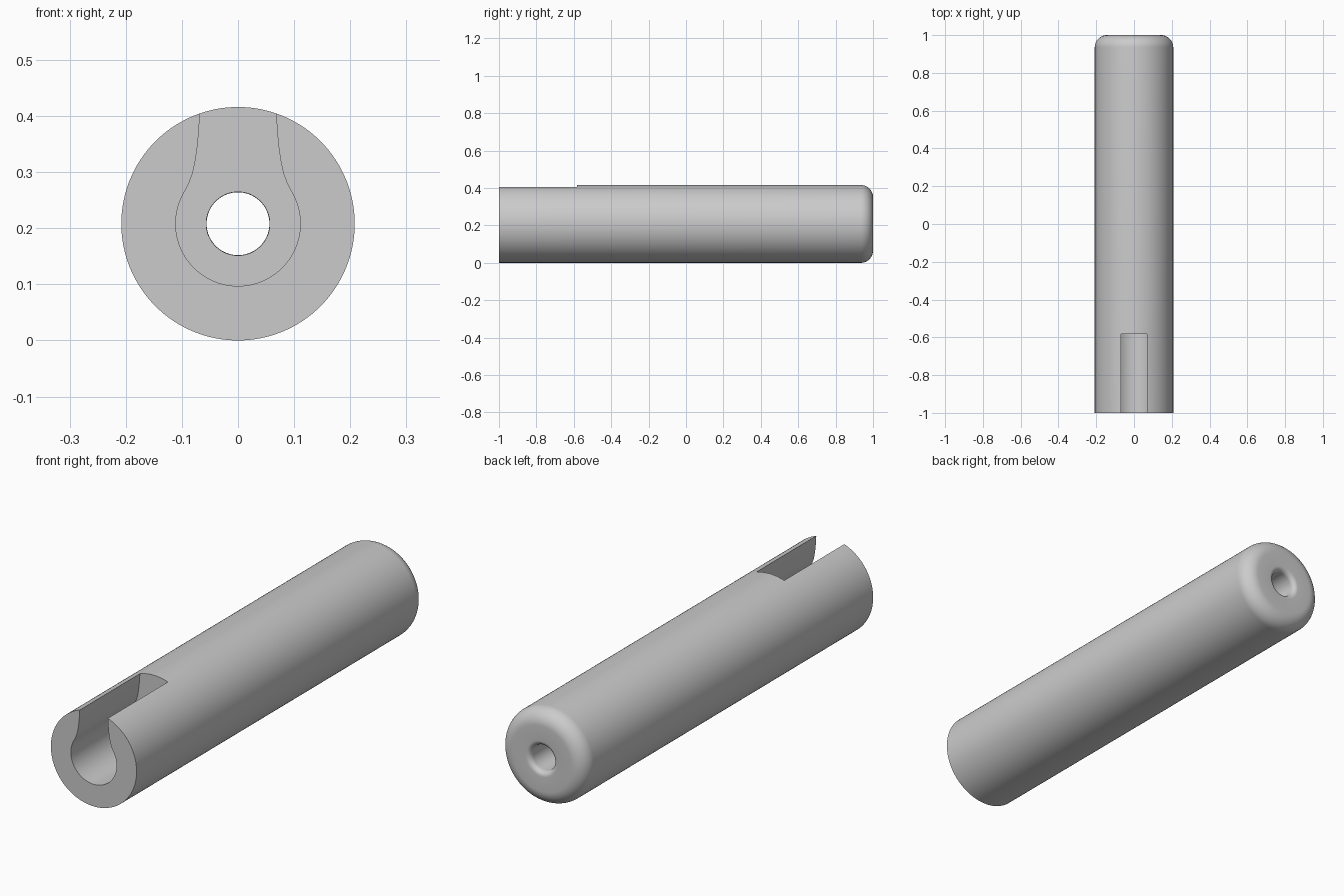
import bpy, bmesh, math
from mathutils import Vector

cube = bpy.data.objects.get("Cube")
if cube:
    bpy.data.objects.remove(cube, do_unlink=True)

R = 0.208            # outer radius, also the height of the axis
BORE = 0.056
SLOT_END = -0.583

grey = bpy.data.materials.new("plain_grey")
grey.use_nodes = True
grey.diffuse_color = (0.6, 0.6, 0.6, 1)
grey.node_tree.nodes["Principled BSDF"].inputs["Base Color"].default_value = (0.6, 0.6, 0.6, 1)


def make_object(name, bm):
    bmesh.ops.recalc_face_normals(bm, faces=bm.faces[:])
    mesh = bpy.data.meshes.new(name)
    bm.to_mesh(mesh)
    bm.free()
    mesh.materials.append(grey)
    obj = bpy.data.objects.new(name, mesh)
    bpy.context.collection.objects.link(obj)
    return obj


def arc(cr, cy, rad, start, end, steps):
    """Points (radius, y) along an arc, angles in degrees."""
    angles = [math.radians(start + (end - start) * i / steps) for i in range(steps + 1)]
    return [(cr + rad * math.cos(a), cy + rad * math.sin(a)) for a in angles]


# Tube: closed wall section with rounded back edges, turned about the long axis
rim, lip = 0.065, 0.022
section = [(BORE + 0.003, -1), (R, -1)]
section += arc(R - rim, 1 - rim, rim, 0, 90, 12)
section += arc(BORE + lip, 1 - lip, lip, 90, 180, 8)
section += [(BORE, SLOT_END + 0.1)]
bm = bmesh.new()
verts = [bm.verts.new((r, y, R)) for r, y in section]
edges = [bm.edges.new((v, verts[(i + 1) % len(verts)])) for i, v in enumerate(verts)]
bmesh.ops.spin(bm, geom=verts + edges, cent=(0, 0, R), axis=(0, 1, 0),
               angle=math.tau, steps=128, use_merge=True)
bmesh.ops.remove_doubles(bm, verts=bm.verts[:], dist=1e-5)
tube = make_object("slotted_tube", bm)

# Slot cutter: round seat flaring smoothly into a narrow open neck
seat = 0.111
half = [(x, R + z) for x, z in arc(0, 0, seat, -90, 30, 32)]
half += [(0.088, 0.279), (0.081, 0.297), (0.077, 0.315), (0.073, 0.34),
         (0.070, 0.37), (0.068, 0.404), (0.068, 0.5)]
outline = half + [(-x, z) for x, z in reversed(half[1:])]
bm = bmesh.new()
cap = bm.faces.new([bm.verts.new((x, -1.1, z)) for x, z in outline])
side = bmesh.ops.extrude_face_region(bm, geom=[cap])
bmesh.ops.translate(bm, vec=Vector((0, SLOT_END + 1.1, 0)),
                    verts=[v for v in side["geom"] if isinstance(v, bmesh.types.BMVert)])
cutter = make_object("slot_cutter", bm)

# Cut the slot and smooth the curved faces
cut = tube.modifiers.new("slot", 'BOOLEAN')
cut.operation = 'DIFFERENCE'
cut.solver = 'EXACT'
cut.object = cutter
bpy.ops.object.select_all(action='DESELECT')
tube.select_set(True)
bpy.context.view_layer.objects.active = tube
bpy.ops.object.modifier_apply(modifier=cut.name)
bpy.data.objects.remove(cutter, do_unlink=True)
bpy.ops.object.shade_smooth_by_angle(angle=math.radians(30))
